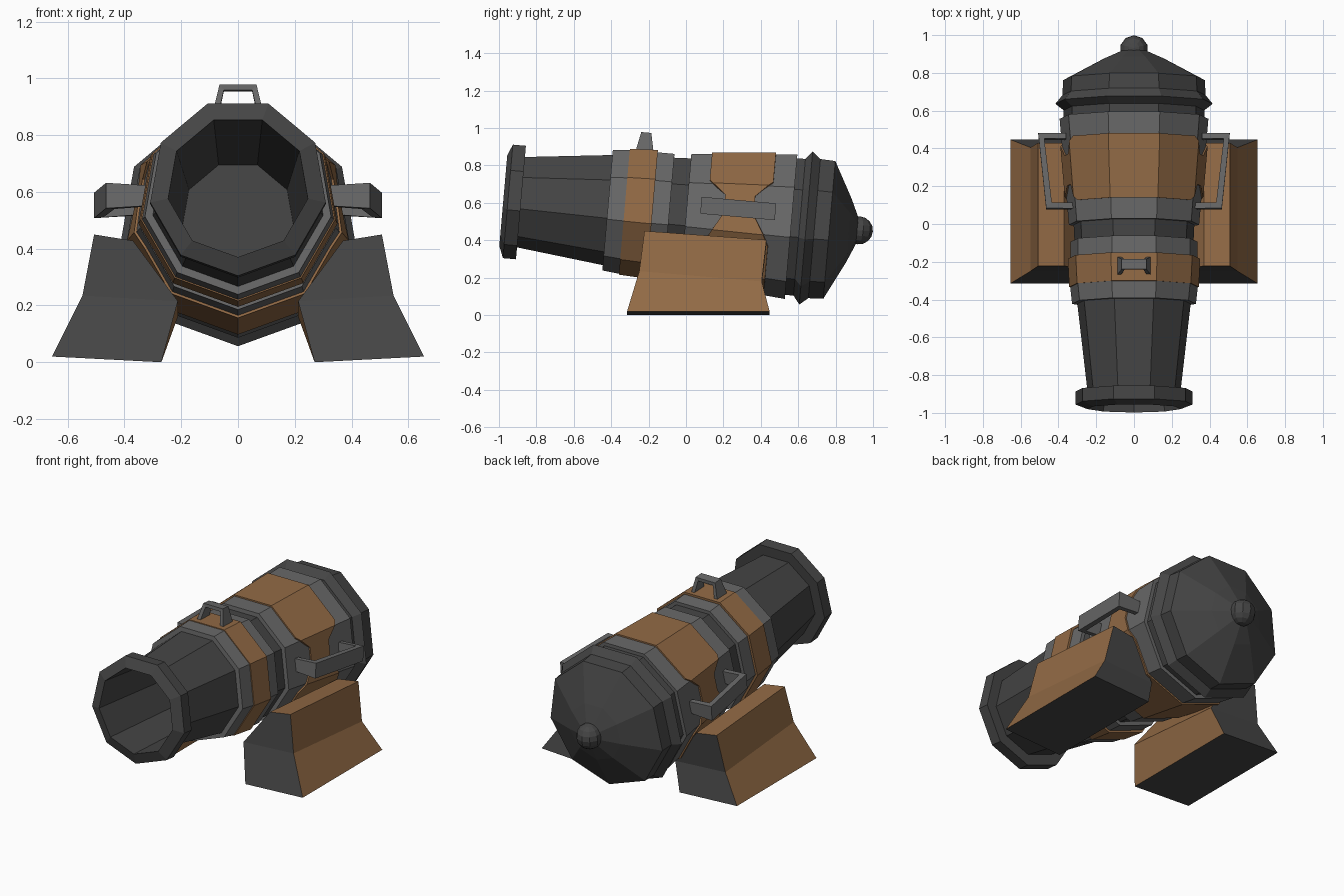
import bpy, bmesh, math
from mathutils import Matrix, Vector

if "Cube" in bpy.data.objects:
    bpy.data.objects.remove(bpy.data.objects["Cube"])


def material(name, rgb):
    m = bpy.data.materials.new(name)
    m.diffuse_color = (*rgb, 1)
    m.use_nodes = True
    m.node_tree.nodes["Principled BSDF"].inputs["Base Color"].default_value = m.diffuse_color
    return m


DARK = material("dark iron", (0.06, 0.06, 0.06))
GREY = material("grey metal", (0.14, 0.14, 0.14))
BROWN = material("brown wood", (0.29, 0.145, 0.06))

# Barrel frame: local y runs along the bore, which drops 5 degrees to the back
TILT = Matrix.Translation((0, 0, 0.534)) @ Matrix.Rotation(math.radians(-5), 4, 'X')
SIDES = 9


def finish(name, bm, mats, matrix=TILT):
    bmesh.ops.remove_doubles(bm, verts=bm.verts, dist=1e-5)
    bmesh.ops.recalc_face_normals(bm, faces=bm.faces)
    bm.transform(matrix)
    bm.normal_update()
    me = bpy.data.meshes.new(name)
    bm.to_mesh(me)
    bm.free()
    for m in mats:
        me.materials.append(m)
    ob = bpy.data.objects.new(name, me)
    bpy.context.collection.objects.link(ob)
    return ob


def lathe(name, profile, mat, closed=False):
    """Nine-sided turning of (t, r) points, one vertex pointing down."""
    bm = bmesh.new()
    rings = []
    for t, r in profile:
        ring = []
        for i in range(SIDES):
            a = 2 * math.pi * i / SIDES
            ring.append(bm.verts.new((r * math.sin(a), t, -r * math.cos(a))))
        rings.append(ring)
    pairs = list(zip(rings, rings[1:]))
    if closed:
        pairs.append((rings[-1], rings[0]))
    for p, q in pairs:
        for i in range(SIDES):
            j = (i + 1) % SIDES
            bm.faces.new((p[i], p[j], q[j], q[i]))
    return finish(name, bm, [mat])


def band(name, t0, t1, r0, r1, mat, inner=0.27):
    return lathe(name, [(t0, inner), (t0, r0), (t1, r1), (t1, inner)], mat, True)


def loft(name, loops, mats, matrix=TILT):
    """Skin through four-point loops with both ends capped."""
    bm = bmesh.new()
    rows = [[bm.verts.new(p) for p in lp] for lp in loops]
    for p, q in zip(rows, rows[1:]):
        for i in range(4):
            j = (i + 1) % 4
            bm.faces.new((p[i], p[j], q[j], q[i]))
    bm.faces.new(rows[0])
    bm.faces.new(rows[-1])
    return finish(name, bm, mats, matrix)


# Barrel with flared muzzle ring and hollow bore
lathe("barrel", [(0.30, 0), (0.30, 0.2), (-0.98, 0.25), (-0.955, 0.314),
                 (-0.885, 0.314), (-0.885, 0.25), (-0.40, 0.307), (-0.40, 0.27)], DARK)

# Reinforcing bands
band("front_band", -0.42, -0.33, 0.333, 0.343, GREY)
band("wood_band", -0.33, -0.18, 0.348, 0.356, BROWN)
band("middle_band", -0.18, -0.09, 0.342, 0.342, GREY)
band("waist", -0.09, 0.01, 0.32, 0.325, DARK)
band("breech_body", 0.0, 0.565, 0.35, 0.40, GREY)

# Closed rear cap with raised ridge and knob
lathe("rear_cap", [(0.56, 0), (0.56, 0.378), (0.61, 0.378), (0.645, 0.423), (0.69, 0.385),
                   (0.77, 0.381), (0.875, 0.175), (0.92, 0.07), (0.92, 0)], DARK)
bm = bmesh.new()
bmesh.ops.create_uvsphere(bm, u_segments=10, v_segments=8, radius=0.075)
finish("rear_knob", bm, [DARK], TILT @ Matrix.Translation((0, 0.928, 0)))

# Wooden sleeve on the breech, pinched in beside the handles: (angle, start, end)
half = [(0, 0.115, 0.45), (40, 0.115, 0.45), (70, 0.115, 0.45), (80, 0.145, 0.42),
        (95, 0.20, 0.36), (111, 0.20, 0.36), (120, 0.13, 0.425), (124, 0.11, 0.45),
        (160, 0.11, 0.45)]
rows = half + [(360 - a, s, e) for a, s, e in reversed(half[1:])]
bm = bmesh.new()
cols = []
for a, s, e in rows:
    flat = math.cos(math.radians(20)) / math.cos(math.radians(a % 40 - 20))
    col = []
    for t in (s, e):
        r = (0.35 + 0.0885 * t + 0.009) * flat
        col.append(bm.verts.new((r * math.sin(math.radians(a)), t, -r * math.cos(math.radians(a)))))
    cols.append(col)
for p, q in zip(cols, cols[1:] + cols[:1]):
    bm.faces.new((p[0], q[0], q[1], p[1]))
sleeve = finish("wood_sleeve", bm, [BROWN])
solid = sleeve.modifiers.new("thickness", 'SOLIDIFY')
solid.thickness = 0.02
solid.offset = -1

# Top carrying loop
loops = []
for xo, zo, xi, zi, h in [(-0.092, 0.31, -0.07, 0.31, 0.05), (-0.065, 0.422, -0.05, 0.402, 0.027),
                          (0.065, 0.422, 0.05, 0.402, 0.027), (0.092, 0.31, 0.07, 0.31, 0.05)]:
    loops.append([(xo, -0.25 - h, zo), (xo, -0.25 + h, zo), (xi, -0.25 + h, zi), (xi, -0.25 - h, zi)])
loft("top_handle", loops, [GREY])

# Side handles and flared feet, mirrored
for s, side in ((1, "right"), (-1, "left")):
    loops = []
    for xo, to, xi, ti, h in [(0.32, 0.075, 0.32, 0.105, 0.036), (0.465, 0.075, 0.435, 0.105, 0.045),
                              (0.507, 0.475, 0.475, 0.445, 0.045), (0.36, 0.475, 0.36, 0.445, 0.036)]:
        loops.append([(s * xo, to, 0.06 - h), (s * xo, to, 0.06 + h),
                      (s * xi, ti, 0.06 + h), (s * xi, ti, 0.06 - h)])
    loft(side + "_handle", loops, [GREY])

    # rows: inner x, outer x, front y, back y, then z at front and back
    loops = []
    for xi, xo, yf, yb, zf, zb, dz in [(0.27, 0.655, -0.315, 0.447, 0.0, 0.0, 0.02),
                                       (0.212, 0.548, -0.25, 0.405, 0.215, 0.16, 0.02),
                                       (0.37, 0.507, -0.222, 0.43, 0.428, 0.38, 0.022)]:
        loops.append([(s * xi, yf, zf), (s * xo, yf, zf + dz), (s * xo, yb, zb + dz), (s * xi, yb, zb)])
    foot = loft(side + "_foot", loops, [BROWN, DARK], Matrix.Identity(4))
    for f in foot.data.polygons:
        if abs(f.normal.y) > 0.7 or f.normal.z < -0.8:
            f.material_index = 1
